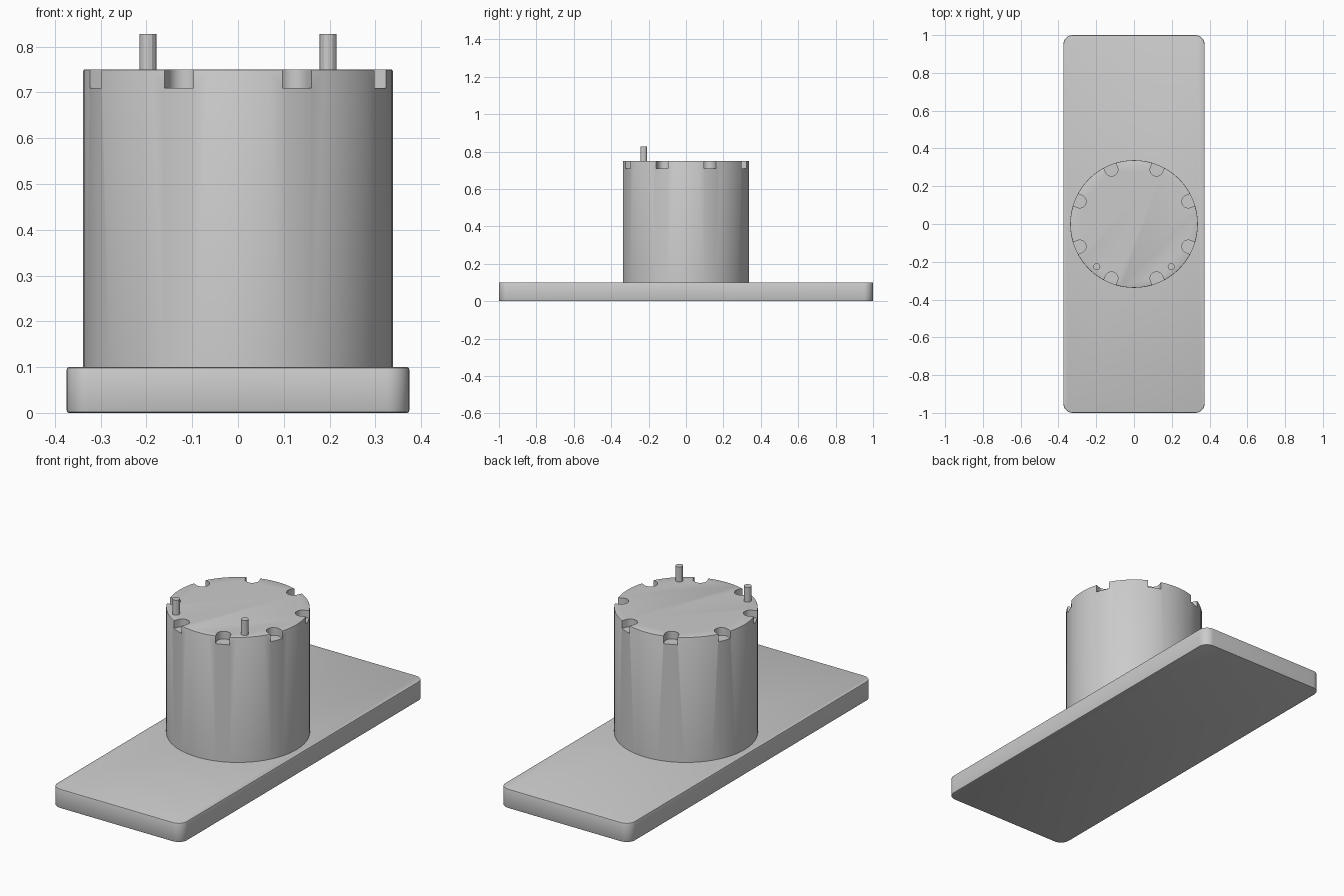
import bpy, bmesh
from math import radians, sin, cos, pi
from mathutils import Matrix

cube = bpy.data.objects.get("Cube")
if cube:
    bpy.data.objects.remove(cube, do_unlink=True)

grey = bpy.data.materials.new("plain_grey")
grey.use_nodes = True
colour = (0.6, 0.6, 0.6, 1)
grey.diffuse_color = colour
grey.node_tree.nodes["Principled BSDF"].inputs["Base Color"].default_value = colour


def make_object(name, bm):
    bmesh.ops.recalc_face_normals(bm, faces=bm.faces)
    mesh = bpy.data.meshes.new(name)
    bm.to_mesh(mesh)
    bm.free()
    mesh.materials.append(grey)
    obj = bpy.data.objects.new(name, mesh)
    bpy.context.collection.objects.link(obj)
    return obj


def activate(obj):
    bpy.ops.object.select_all(action="DESELECT")
    obj.select_set(True)
    bpy.context.view_layer.objects.active = obj


def smooth(obj):
    activate(obj)
    bpy.ops.object.shade_smooth_by_angle(angle=radians(30))


def prism(bm, outline, z0, z1):
    """Extrude a flat outline between two heights."""
    face = bm.faces.new([bm.verts.new((x, y, z0)) for x, y in outline])
    new = bmesh.ops.extrude_face_region(bm, geom=[face])["geom"]
    verts = [v for v in new if isinstance(v, bmesh.types.BMVert)]
    bmesh.ops.translate(bm, vec=(0, 0, z1 - z0), verts=verts)
    return verts


def circle(radius, count, x=0, y=0):
    return [(x + radius * cos(2 * pi * i / count),
             y + radius * sin(2 * pi * i / count)) for i in range(count)]


def soften_rims(bm, width, heights):
    """Bevel the horizontal edges lying at the given heights."""
    rims = [e for e in bm.edges
            if any(all(abs(v.co.z - h) < 1e-5 for v in e.verts) for h in heights)]
    bmesh.ops.bevel(bm, geom=rims, offset=width, segments=2, profile=0.5,
                    affect="EDGES")


# Base plate with rounded corners and slightly softened rims
half_x, half_y, thick, corner = 0.374, 1.0, 0.1, 0.05
outline = []
for i, (sx, sy) in enumerate([(1, 1), (-1, 1), (-1, -1), (1, -1)]):
    for k in range(9):
        a = pi / 2 * (i + k / 8)
        outline.append((sx * (half_x - corner) + corner * cos(a),
                        sy * (half_y - corner) + corner * sin(a)))
bm = bmesh.new()
prism(bm, outline, 0, thick)
soften_rims(bm, 0.005, (0, thick))
smooth(make_object("base_plate", bm))

# Cylindrical body
body_r, top = 0.338, 0.75
bm = bmesh.new()
prism(bm, circle(body_r, 64), thick - 0.02, top)
soften_rims(bm, 0.003, (top,))
body = make_object("cylinder_body", bm)

# Eight round-ended notches cut into the top rim
notch_r, notch_centre, notch_floor = 0.034, 0.311, 0.71
bm = bmesh.new()
arc = [(notch_centre + notch_r * cos(a), notch_r * sin(a))
       for a in (pi / 2 + pi * k / 12 for k in range(13))]
slot = [(body_r + 0.05, notch_r)] + arc + [(body_r + 0.05, -notch_r)]
for k in range(8):
    start = len(bm.verts)
    prism(bm, slot, notch_floor, top + 0.05)
    bm.verts.ensure_lookup_table()
    bmesh.ops.rotate(bm, cent=(0, 0, 0), verts=bm.verts[start:],
                     matrix=Matrix.Rotation(radians(22.5 + 45 * k), 3, "Z"))
cutter = make_object("notch_cutter", bm)
cutter.hide_render = True
cut = body.modifiers.new("notches", "BOOLEAN")
cut.operation = "DIFFERENCE"
cut.solver = "EXACT"
cut.object = cutter
activate(body)
bpy.ops.object.modifier_apply(modifier=cut.name)
bpy.data.objects.remove(cutter, do_unlink=True)
smooth(body)

# Two small pins standing on the top
for name, side in (("left_pin", 1), ("right_pin", -1)):
    bm = bmesh.new()
    prism(bm, circle(0.0185, 12, side * 0.197, -0.226), top - 0.02, 0.827)
    make_object(name, bm)
